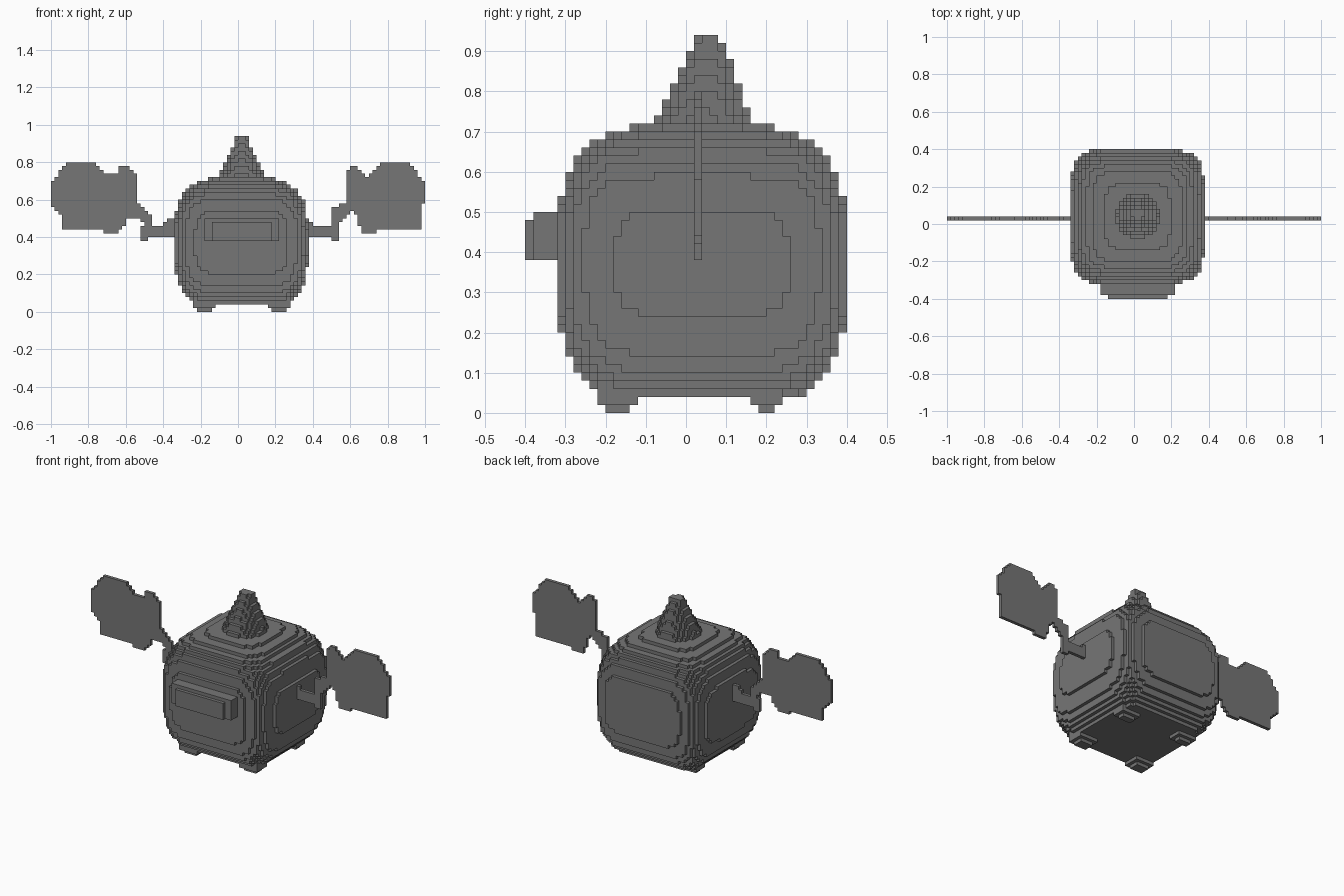
import bpy, bmesh, math
from mathutils import Vector

U = 0.02  # edge length of one cube

if "Cube" in bpy.data.objects:
    bpy.data.objects.remove(bpy.data.objects["Cube"], do_unlink=True)

grey = bpy.data.materials.new("stone_grey")
grey.use_nodes = True
colour = (0.18, 0.18, 0.18, 1)
grey.diffuse_color = colour
grey.node_tree.nodes["Principled BSDF"].inputs["Base Color"].default_value = colour

AXES = [Vector(v) for v in ((1, 0, 0), (0, 1, 0), (0, 0, 1))]


def voxel_part(name, low, high, inside):
    """Fill the cells whose centre passes the test, keeping only the outer skin."""
    cells = {(x, y, z)
             for x in range(low[0], high[0])
             for y in range(low[1], high[1])
             for z in range(low[2], high[2])
             if inside(x + .5, y + .5, z + .5)}
    bm = bmesh.new()
    corners = {}

    def corner(p):
        key = tuple(round(c) for c in p)
        if key not in corners:
            corners[key] = bm.verts.new(Vector(key) * U)
        return corners[key]

    for cell in cells:
        base = Vector(cell)
        for i, axis in enumerate(AXES):
            a, b = AXES[(i + 1) % 3], AXES[(i + 2) % 3]
            for side in (0, 1):
                step = axis if side else -axis
                if tuple(round(c) for c in base + step) in cells:
                    continue
                o = base + axis * side
                loop = [o, o + a, o + a + b, o + b]
                if not side:
                    loop.reverse()
                bm.faces.new([corner(p) for p in loop])
    # Merge flat areas into larger faces
    bmesh.ops.dissolve_limit(bm, angle_limit=math.radians(1),
                             verts=bm.verts[:], edges=bm.edges[:])
    mesh = bpy.data.meshes.new(name)
    bm.to_mesh(mesh)
    bm.free()
    mesh.materials.append(grey)
    obj = bpy.data.objects.new(name, mesh)
    bpy.context.collection.objects.link(obj)
    return obj


# Rounded cube body, a little flatter underneath
def in_body(x, y, z):
    dx, dy, dz = abs(x - .9) / 17.8, abs(y - 2) / 18, z - 19
    dz = dz / 17 if dz > 0 else -dz / 19
    plan = (dx ** 5.5 + dy ** 5.5) ** (1 / 5.5)
    return plan ** 3.3 + dz ** 3.3 <= 1


voxel_part("body", (-18, -17, 2), (20, 21, 36), in_body)


# Pointed cap whose tip leans backward
def in_spire(x, y, z):
    t = (z - 35) / 12
    radius = 6.6 - 5.2 * t
    return math.hypot(x - 1, y - 2 - t) <= radius


voxel_part("top_spire", (-8, -6, 35), (10, 10, 47), in_spire)


# Wide snout stepping inward toward the front
def in_snout(x, y, z):
    if y < -19:
        half, bottom, top = 8.5, 19, 24
    elif y < -16:
        half, bottom, top = 10, 19, 25
    else:
        half, bottom, top = 11, 18, 25
    return abs(x - 1) < half and bottom < z < top


voxel_part("snout", (-10, -20, 18), (12, -14, 25), in_snout)

# Four stubby feet, each a wide step over a small toe
for side, sx in (("right", -1), ("left", 1)):
    for end, y0, y1 in (("front", -10, -7), ("back", 9, 11)):
        cx = 1 + sx * 10

        def in_foot(x, y, z):
            grow = 1 if z > 1 else 0
            return abs(x - cx) < 2 + grow and y0 - grow < y < y1 + grow

        voxel_part(f"{end}_{side}_foot", (cx - 4, y0 - 2, 0),
                   (cx + 4, y1 + 2, 3), in_foot)


def in_outline(points, x, z):
    hit = False
    for (ax, az), (bx, bz) in zip(points, points[1:] + points[:1]):
        if (az > z) != (bz > z) and x < ax + (z - az) * (bx - ax) / (bz - az):
            hit = not hit
    return hit


# Thin ear paddles on bent arms, one cube thick
right_outline = [(-50, 30), (-50, 34), (-48, 37), (-46, 40), (-39, 40), (-35, 37),
                 (-32, 37), (-32, 39), (-29, 39), (-27, 36), (-27, 29), (-23, 26),
                 (-23, 23), (-20, 23), (-18, 25), (-15, 25), (-15, 20), (-24, 20),
                 (-24, 19), (-26, 19), (-26, 23), (-24, 24), (-28, 25), (-30, 25),
                 (-30, 23), (-33, 21), (-36, 21), (-36, 22), (-47, 22), (-47, 26),
                 (-49, 27)]
left_outline = [(50, 30), (50, 34), (48, 37), (46, 40), (39, 40), (37, 38),
                (34, 36), (33, 38), (32, 39), (31, 39), (29, 37), (29, 29),
                (25, 28), (25, 23), (21, 23), (18, 25), (16, 25), (16, 20),
                (25, 20), (25, 19), (27, 19), (27, 23), (29, 25), (31, 27),
                (33, 22), (34, 21), (37, 21), (38, 22), (49, 22), (49, 27)]
for name, outline in (("right_ear", right_outline), ("left_ear", left_outline)):
    voxel_part(name, (-50, 1, 19), (50, 2, 40),
               lambda x, y, z: in_outline(outline, x, z))
